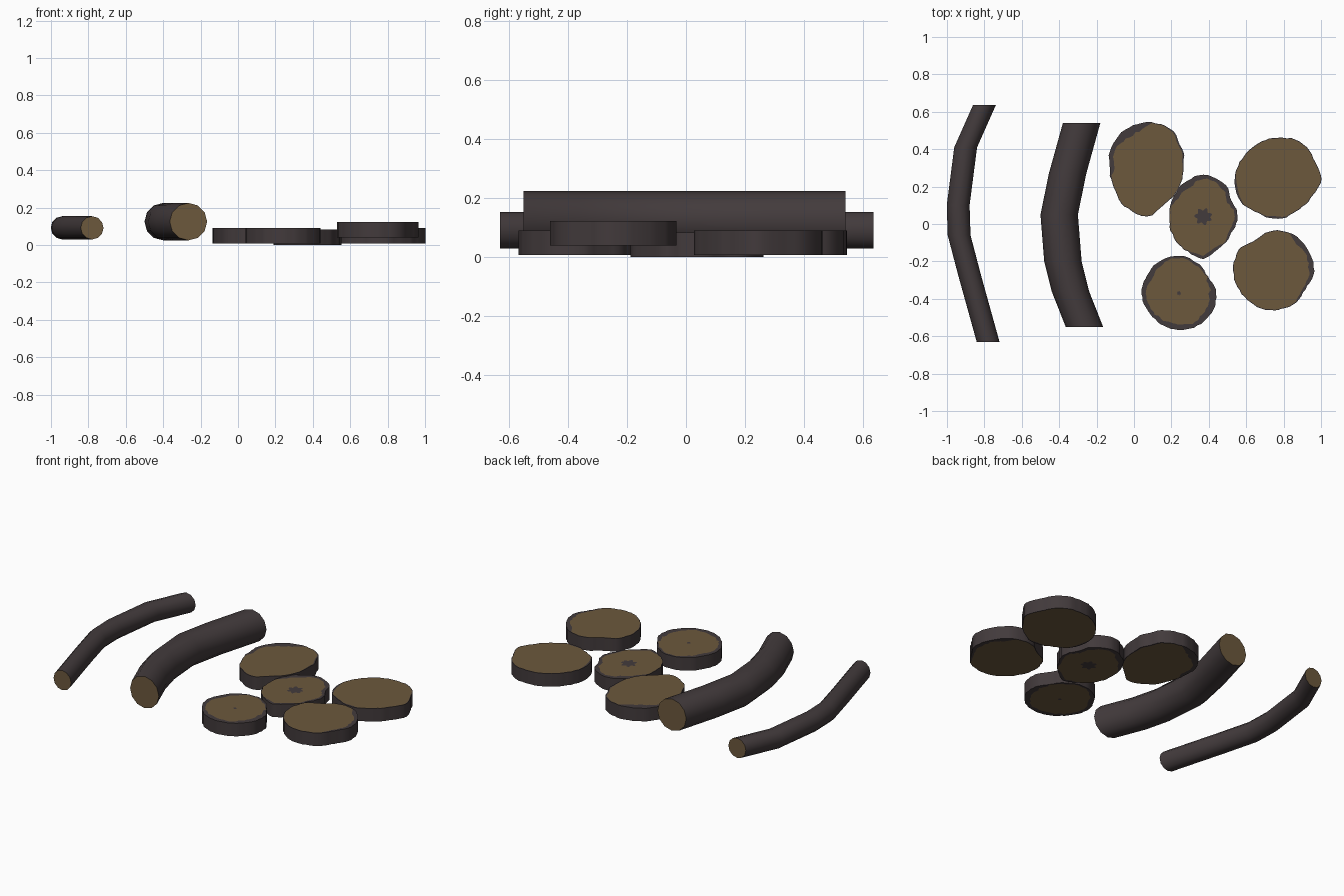
import bpy, bmesh, math, random

if "Cube" in bpy.data.objects:
    bpy.data.objects.remove(bpy.data.objects["Cube"])
random.seed(4)


def material(name, col):
    m = bpy.data.materials.new(name)
    m.diffuse_color = (*col, 1)
    m.use_nodes = True
    m.node_tree.nodes["Principled BSDF"].inputs["Base Color"].default_value = m.diffuse_color
    return m


bark = material("dark bark", (0.055, 0.043, 0.045))
wood = material("cut wood", (0.150, 0.098, 0.046))


def finish(name, bm):
    bmesh.ops.recalc_face_normals(bm, faces=bm.faces[:])
    me = bpy.data.meshes.new(name)
    bm.to_mesh(me)
    bm.free()
    me.materials.append(bark)
    me.materials.append(wood)
    ob = bpy.data.objects.new(name, me)
    bpy.context.collection.objects.link(ob)
    bpy.ops.object.select_all(action='DESELECT')
    ob.select_set(True)
    bpy.context.view_layer.objects.active = ob
    bpy.ops.object.shade_smooth_by_angle(angle=math.radians(50))


def bridge(bm, a, b, mat=0):
    n = len(a)
    for i in range(n):
        f = bm.faces.new((a[i], a[(i + 1) % n], b[(i + 1) % n], b[i]))
        f.material_index = mat


# Bent branches: upright cross-sections along a path, wood on the sawn ends
def branch(name, path, z, rx, rz, sides=12):
    bm = bmesh.new()
    rings = []
    for x, y in path:
        rings.append([bm.verts.new((x + rx * math.cos(t), y, z + rz * math.sin(t)))
                      for t in (2 * math.pi * i / sides for i in range(sides))])
    for a, b in zip(rings, rings[1:]):
        bridge(bm, a, b)
    for r in (rings[0], rings[-1]):
        bm.faces.new(r).material_index = 1
    finish(name, bm)


branch("thin_branch", [(-.80, .635), (-.90, .41), (-.94, .10), (-.935, -.06),
                       (-.88, -.27), (-.78, -.63)], .092, .061, .062)
branch("thick_branch", [(-.28, .54), (-.355, .27), (-.40, .05), (-.38, -.20),
                        (-.34, -.36), (-.265, -.55)], .125, .1, .1)


# Log slices: uneven outline, bark side, wood faces with a wavy bark rim
def log_slice(name, cx, cy, z0, radii, rim, pith, n=60):
    bm = bmesh.new()
    k = len(radii)
    outline, width = [], []
    for i in range(n):
        s = i * k / n
        j, t = int(s), s - int(s)
        t = t * t * (3 - 2 * t)
        r = radii[j] * (1 - t) + radii[(j + 1) % k] * t
        outline.append(r + random.uniform(-.003, .003))
        w = .004
        for centre, spread, depth in rim:
            d = (360 * i / n - centre + 180) % 360 - 180
            if abs(d) < spread:
                w = max(w, depth * (1 - (d / spread) ** 2) ** .5 * random.uniform(.75, 1.1))
        width.append(w)

    def ring(z, dist):
        return [bm.verts.new((cx + dist(i) * math.cos(2 * math.pi * i / n),
                              cy + dist(i) * math.sin(2 * math.pi * i / n), z))
                for i in range(n)]

    outers = []
    for z in (z0, z0 + .082):
        outer = ring(z, lambda i: outline[i])
        inner = ring(z, lambda i: outline[i] - width[i])
        core = ring(z, lambda i: pith * (1 + .2 * math.sin(i * .7)))
        bridge(bm, outer, inner)
        bridge(bm, inner, core, 1)
        bm.faces.new(core).material_index = 0 if pith > .006 else 1
        outers.append(outer)
    bridge(bm, *outers)
    finish(name, bm)


log_slice("slice_back_left", .07, .30, .008,
          [.195, .213, .243, .245, .235, .22, .2, .205, .24, .258, .21, .2],
          [(120, 35, .045), (165, 30, .03), (30, 40, .01)], .005)
log_slice("slice_middle", .37, .04, .001,
          [.185, .175, .21, .225, .207, .187, .18, .19, .203, .225, .187, .175],
          [(115, 45, .035), (45, 35, .03), (350, 40, .02), (275, 30, .02)], .04)
log_slice("slice_front_left", .24, -.37, .008,
          [.2, .178, .19, .2, .2, .195, .2, .19, .19, .197, .2, .205],
          [(165, 70, .03), (260, 50, .03), (340, 50, .04), (70, 40, .015)], .01)
log_slice("slice_back_right", .77, .24, .008,
          [.23, .22, .233, .22, .22, .222, .23, .235, .21, .215, .197, .2],
          [(195, 20, .012), (265, 20, .012)], .005)
log_slice("slice_front_right", .745, -.25, .04,
          [.218, .215, .22, .215, .19, .215, .215, .21, .21, .212, .208, .197],
          [(5, 30, .03), (45, 20, .03), (325, 20, .015)], .005)
